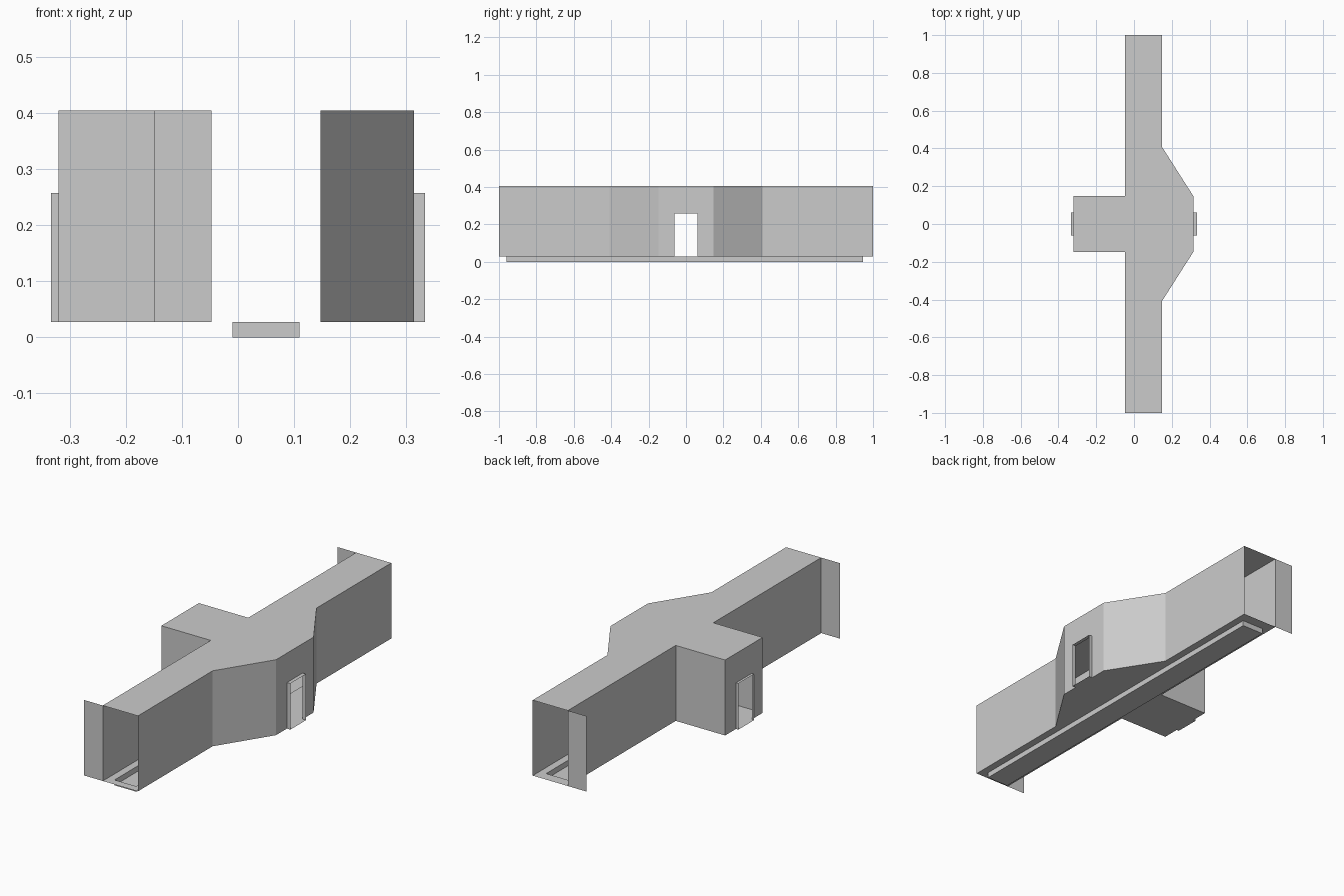
import bpy, bmesh

if "Cube" in bpy.data.objects:
    bpy.data.objects.remove(bpy.data.objects["Cube"])

Z0, Z1, ZD = 0.027, 0.404, 0.257      # floor, ceiling, door head
XL, XR = -0.047, 0.147                # corridor sides
ROOM, BAY, OUT = -0.32, 0.314, 0.333  # room wall, bay wall, door frame reach
HY, BY, DY = 0.148, 0.41, 0.062       # room half width, bay half width, door half width
SX0, SX1, SY0, SY1 = -0.01, 0.11, -0.96, 0.947  # floor channel


def make(name, faces):
    bm = bmesh.new()
    for f in faces:
        bm.faces.new([bm.verts.new(p) for p in f])
    bmesh.ops.remove_doubles(bm, verts=bm.verts, dist=1e-5)
    bmesh.ops.recalc_face_normals(bm, faces=bm.faces)
    me = bpy.data.meshes.new(name)
    bm.to_mesh(me)
    bm.free()
    ob = bpy.data.objects.new(name, me)
    bpy.context.collection.objects.link(ob)
    return ob


def wall(a, b, z0=Z0, z1=Z1):
    return [(*a, z0), (*b, z0), (*b, z1), (*a, z1)]


def flat(pts, z):
    return [(x, y, z) for x, y in pts]


def rect(x0, x1, y0, y1):
    return [(x0, y0), (x1, y0), (x1, y1), (x0, y1)]


# plan areas
room = rect(ROOM, XL, -HY, HY)
bay = [(XR, -BY), (BAY, -HY), (BAY, HY), (XR, BY)]

# ceiling over corridor, room and bay
outline = [(XL, -1), (XR, -1), (XR, -BY), (BAY, -HY), (BAY, HY), (XR, BY),
           (XR, 1), (XL, 1), (XL, HY), (ROOM, HY), (ROOM, -HY), (XL, -HY)]
make("ceiling", [flat(outline, Z1)])

# floor, left open above the channel
strips = [rect(XL, SX0, -1, 1), rect(SX1, XR, -1, 1),
          rect(SX0, SX1, -1, SY0), rect(SX0, SX1, SY1, 1)]
make("floor", [flat(p, Z0) for p in strips + [room, bay]])

# sunken floor channel, open on top
c = rect(SX0, SX1, SY0, SY1)
make("floor_channel", [flat(c, 0)] +
     [wall(c[i], c[(i + 1) % 4], 0, Z0) for i in range(4)])

# side walls, mirrored front to back
walls = []
for s in (-1, 1):
    walls += [wall((XL, s), (XL, s * HY)),
              wall((XL, s * HY), (ROOM, s * HY)),
              wall((XR, s), (XR, s * BY)),
              wall((XR, s * BY), (BAY, s * HY))]
make("side_walls", walls)

# end walls with a doorway, and the projecting door frames
for name, x, xo in (("room", ROOM, -OUT), ("bay", BAY, OUT)):
    make(name + "_door_wall", [
        wall((x, -HY), (x, -DY)), wall((x, DY), (x, HY)),
        wall((x, -DY), (x, DY), ZD, Z1)])
    p = rect(x, xo, -DY, DY)
    make(name + "_door_frame", [
        wall((x, -DY), (xo, -DY), Z0, ZD), wall((x, DY), (xo, DY), Z0, ZD),
        flat(p, Z0), flat(p, ZD)])

# flat panels beside each open end
for name, y in (("front", -1), ("back", 1)):
    make(name + "_end_panel", [wall((-0.15, y), (XL, y))])
